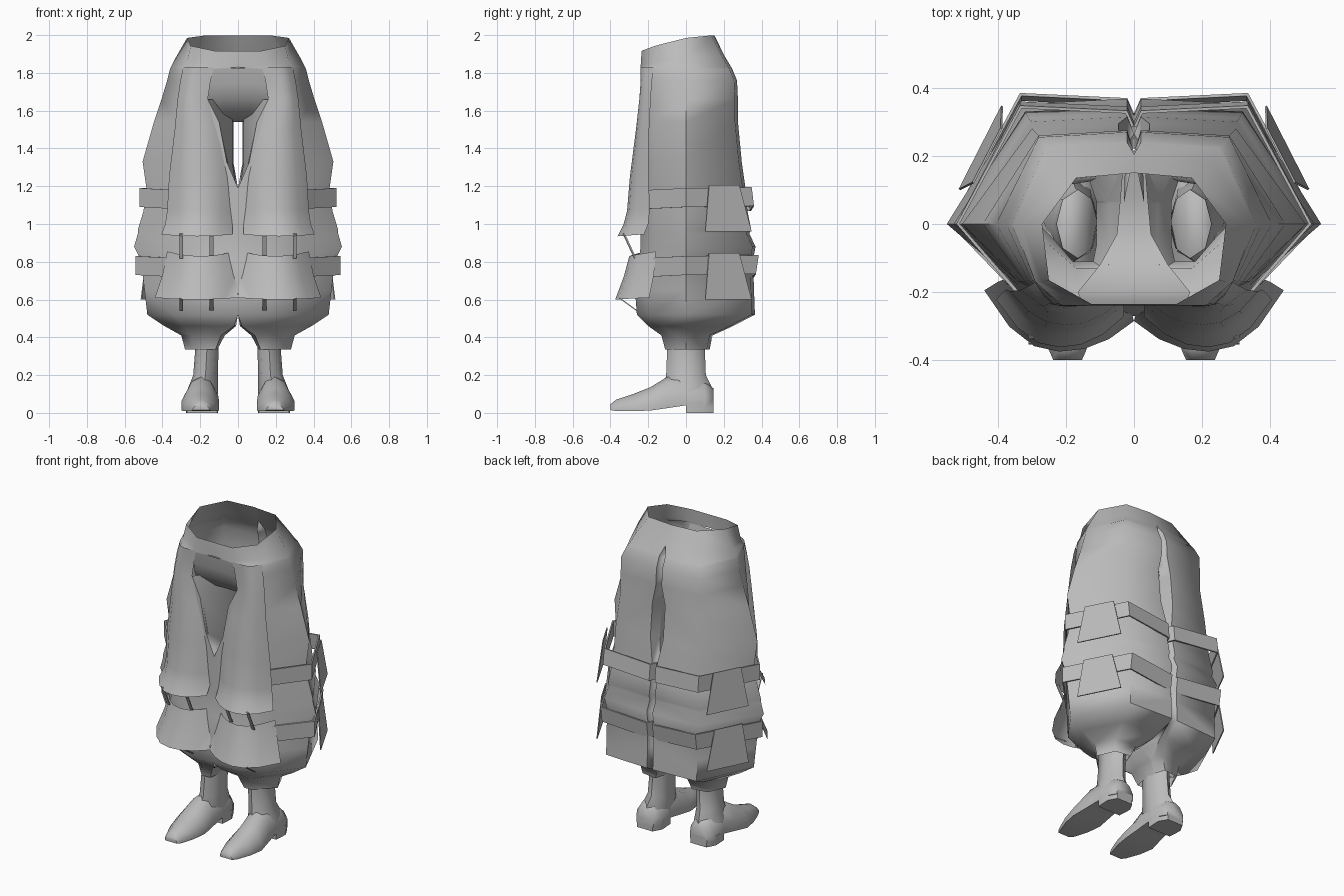
import bpy
import bmesh
import math

cube = bpy.data.objects.get("Cube")
if cube:
    bpy.data.objects.remove(cube, do_unlink=True)

grey = bpy.data.materials.new("plain grey")
grey.use_nodes = True
COLOUR = (0.5, 0.5, 0.5, 1)
grey.diffuse_color = COLOUR
grey.node_tree.nodes["Principled BSDF"].inputs["Base Color"].default_value = COLOUR


def loft(name, rings, closed=False, cap=False, thick=0, angle=60):
    """Skin a list of equal-length point rows, mirrored to the other side."""
    bm = bmesh.new()
    rows = [[bm.verts.new(p) for p in ring] for ring in rings]
    n = len(rows[0])
    for a, b in zip(rows, rows[1:]):
        for i in range(n if closed else n - 1):
            j = (i + 1) % n
            bm.faces.new((a[i], a[j], b[j], b[i]))
    if cap:
        bm.faces.new(rows[0])
        bm.faces.new(rows[-1])
    bmesh.ops.remove_doubles(bm, verts=bm.verts, dist=0.0005)
    bmesh.ops.recalc_face_normals(bm, faces=bm.faces)
    mesh = bpy.data.meshes.new(name)
    bm.to_mesh(mesh)
    bm.free()
    obj = bpy.data.objects.new(name, mesh)
    bpy.context.collection.objects.link(obj)
    mesh.materials.append(grey)
    # Thin plates stay flat, cloth and leather are smooth
    if thick:
        solid = obj.modifiers.new("thickness", "SOLIDIFY")
        solid.thickness = thick
    else:
        bpy.ops.object.select_all(action="DESELECT")
        obj.select_set(True)
        bpy.context.view_layer.objects.active = obj
        bpy.ops.object.shade_smooth_by_angle(angle=math.radians(angle))
    mirror = obj.modifiers.new("mirror", "MIRROR")
    mirror.merge_threshold = 0.0005


def trouser_ring(z, tilt, back_in, back_x, back_y, side, front_x, front_y, front_in, groove):
    """Half section running from the back centre around the side to the front."""
    pts = [(max(back_in - 0.02, 0), back_y - groove), (back_in, back_y), (back_x, back_y - 0.015),
           (side, 0), (front_x, front_y + 0.07),
           ((front_x + front_in) / 2, front_y), (front_in, front_y)]
    return [(x, y, z + tilt * (y - 3 * y * y)) for x, y in pts]


# Waist and baggy trouser legs, open at waist and hem
upper = [
    (1.985, .17, 0, .17, .15, .27, .25, -.235, 0, 0),
    (1.88, .1, 0, .23, .205, .33, .27, -.24, 0, 0),
    (1.83, 0, .02, .25, .24, .355, .29, -.24, 0, .05),
    (1.82, 0, .02, .26, .245, .36, .29, -.24, .13, .05),
    (1.76, 0, .02, .28, .27, .375, .3, -.235, .145, .06),
    (1.66, 0, .02, .28, .275, .405, .31, -.235, .16, .07),
    (1.54, 0, .045, .28, .275, .445, .32, -.24, .1, .07),
]
lower = [
    (1.33, 0, .045, .3, .295, .505, .33, -.24, .06, .07),
    (1.19, 0, .02, .3, .315, .485, .34, -.24, 0, .05),
    (1.07, 0, .02, .31, .325, .5, .34, -.24, 0, .05),
    (.97, 0, .02, .32, .345, .53, .34, -.24, 0, .05),
    (.95, 0, .02, .32, .335, .53, .34, -.24, 0, .05),
    (.88, 0, .02, .33, .368, .55, .34, -.24, 0, .05),
    (.81, 0, .02, .32, .355, .515, .34, -.25, 0, .05),
    (.65, 0, .02, .32, .36, .495, .34, -.27, 0, .05),
    (.52, 0, .02, .32, .365, .48, .34, -.26, 0, .05),
    (.46, 0, .04, .28, .25, .39, .29, -.2, .02, .05),
    (.41, 0, .1, .24, .14, .3, .25, -.13, .09, .07),
    (.335, 0, .13, .23, .125, .28, .24, -.11, .12, .06),
]
shell = [trouser_ring(*row) for row in upper + lower]
loft("trousers", shell)

# Inner leg walls from the front edge back to the rear slit
inner = []
for row in shell[5:]:
    back, front = row[0], row[-1]
    z = front[2]
    mid = .03 if z > 1.25 else .01 if z > .45 else .07 if z > .4 else .11
    inner.append([front, (mid, -0.06, z), (mid, 0.06, z), back])
loft("inner_legs", inner)

# Recessed crotch panel curving under to the back groove
loft("crotch_panel", [[(0, y, z), (w / 2, y, z), (w, y, z)] for z, y, w in
                      ((1.825, -.239, .135), (1.74, -.225, .155), (1.66, -.2, .165),
                       (1.58, -.12, .1), (1.54, -.03, .05), (1.55, .08, .04),
                       (1.58, .205, .03))])


def flap_ring(z, inner_x, outer_x, y, inner_deep, outer_deep, lift=0.0):
    """Bowed cross-section whose two edges curl back."""
    row = []
    for i in range(7):
        t = i / 3 - 1
        deep = outer_deep if t > 0 else inner_deep
        row.append((inner_x + (outer_x - inner_x) * i / 6, y + deep * abs(t) ** 2.2,
                    z + lift * t * t))
    return row


# Long upper front flaps and short flared lower flaps
loft("upper_front_flap", [flap_ring(*r) for r in (
    (1.83, .13, .29, -.2405, 0, .07), (1.76, .145, .305, -.24, 0, .06),
    (1.66, .16, .32, -.247, .01, .06), (1.5, .09, .335, -.265, .04, .07),
    (1.25, .04, .365, -.297, .07, .1), (1.07, .03, .375, -.312, .08, .12),
    (1.0, .03, .385, -.33, .09, .13), (.935, .03, .405, -.362, .09, .14, .01))])
loft("lower_front_flap", [flap_ring(*r) for r in (
    (.83, .02, .375, -.3, .08, .14, .025), (.72, .01, .4, -.33, .08, .16, .01),
    (.6, .0, .44, -.375, .09, .18, .01))])

# Small ribbons tying the flaps down
for level, top, bottom, y_top, y_low in (("upper", .95, .82, -.33, -.27),
                                         ("lower", .61, .545, -.35, -.26)):
    for side, x in (("inner", .14), ("outer", .3)):
        loft(level + "_" + side + "_ribbon",
             [[(x - .01, y_top, top), (x + .01, y_top, top)],
              [(x - .01, y_low, bottom), (x + .01, y_low, bottom)]], thick=.006)

# Belts wrapping the outside and back, each with a trapezoid side plate
for name, z, grow, flare in (("upper", 1.09, 0, -.012), ("lower", .73, .02, .015)):
    path = [(.345, -.205, -.01), (.522 + grow, 0, 0), (.335, .36 + grow / 2, .005),
            (.02, .345 + grow / 2, -.02), (0, .3 + grow / 2, -.02)]
    loft(name + "_belt", [[(x, y, z + dz) for x, y, dz in path],
                          [(x, y + flare * (y > .1), z + dz + .1) for x, y, dz in path]],
         thick=.01)
    loft(name + "_side_plate",
         [[(.47 + grow / 2, .12, z + .115), (.387 + grow / 2, .28, z + .115)],
          [(.51, .1, z - .13), (.385, .345, z - .13)]], thick=.006)


def oval(cx, cy, rx, ry, z):
    return [(cx + rx * math.cos(a * math.pi / 4), cy + ry * math.sin(a * math.pi / 4), z)
            for a in range(8)]


# Boots: ankle shaft, foot running from toe to heel, and heel block
loft("boot_shaft", [oval(*r) for r in (
    (.165, 0, .062, .1, .46), (.165, 0, .062, .1, .33), (.172, 0, .065, .105, .2),
    (.185, .01, .08, .13, .13), (.19, .01, .08, .12, .06))], closed=True)

foot = []
for y, cx, w, low, high in ((-.4, .195, .042, .015, .045), (-.37, .195, .055, .01, .07),
                            (-.28, .198, .085, .01, .1), (-.19, .2, .1, .012, .135),
                            (-.1, .195, .09, .025, .19), (0, .19, .08, .04, .2),
                            (.1, .19, .085, .03, .17), (.145, .19, .06, .03, .13)):
    h = high - low
    foot.append([(cx - w, y, low), (cx + w, y, low), (cx + w, y, low + h * .4),
                 (cx + w * .55, y, low + h * .85), (cx, y, high),
                 (cx - w * .55, y, low + h * .85), (cx - w, y, low + h * .4)])
loft("boot_foot", foot, closed=True, cap=True)

heel = [(.11, 0), (.27, 0), (.275, .09), (.245, .145), (.135, .145), (.105, .09)]
loft("boot_heel", [[(x, y, 0) for x, y in heel], [(x, y, .06) for x, y in heel]],
     closed=True, cap=True)
